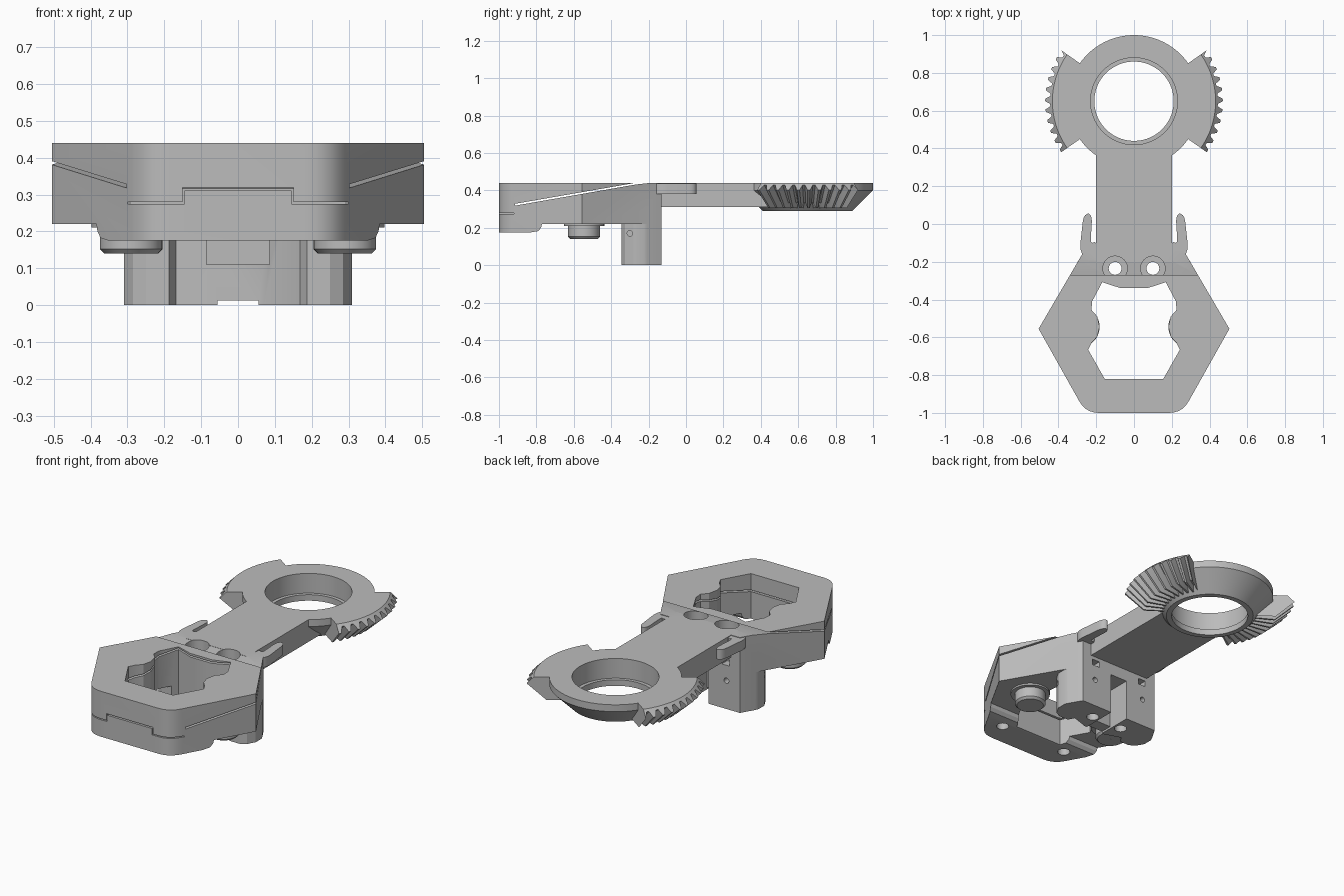
import bpy, bmesh
from math import sin, cos, radians, pi
from mathutils import Vector

cube = bpy.data.objects.get("Cube")
if cube:
    bpy.data.objects.remove(cube, do_unlink=True)

grey = bpy.data.materials.new("plain grey")
grey.use_nodes = True
grey.diffuse_color = (0.5, 0.5, 0.5, 1)
grey.node_tree.nodes["Principled BSDF"].inputs["Base Color"].default_value = (0.5, 0.5, 0.5, 1)


def make(name, bm):
    bmesh.ops.recalc_face_normals(bm, faces=bm.faces)
    mesh = bpy.data.meshes.new(name)
    bm.to_mesh(mesh)
    bm.free()
    mesh.materials.append(grey)
    obj = bpy.data.objects.new(name, mesh)
    bpy.context.collection.objects.link(obj)
    return obj


def skin(name, rings, closed):
    """Join matching rings of points; cap the ends unless closed."""
    bm = bmesh.new()
    loops = [[bm.verts.new(p) for p in ring] for ring in rings]
    n = len(loops[0])
    for i in range(len(loops) if closed else len(loops) - 1):
        a, b = loops[i], loops[(i + 1) % len(loops)]
        for j in range(n):
            k = (j + 1) % n
            bm.faces.new((a[j], a[k], b[k], b[j]))
    if not closed:
        bm.faces.new(loops[0])
        bm.faces.new(loops[-1])
    return make(name, bm)


def prism(name, outline, lo, hi, axis="z"):
    place = {"z": lambda u, v, w: (u, v, w),
             "x": lambda u, v, w: (w, u, v),
             "y": lambda u, v, w: (u, w, v)}[axis]
    return skin(name, [[place(u, v, w) for u, v in outline] for w in (lo, hi)], False)


def box(name, x0, x1, y0, y1, z0, z1):
    return prism(name, [(x0, y0), (x1, y0), (x1, y1), (x0, y1)], z0, z1)


def circle(x, y, r, n=32):
    return [(x + r * cos(2 * pi * i / n), y + r * sin(2 * pi * i / n)) for i in range(n)]


def mirrored(half):
    """Complete a symmetric outline from its +x half."""
    return half + [(-x, y) for x, y in reversed(half)]


def rounded(points, r, steps=5):
    out = []
    for i, p in enumerate(points):
        p = Vector(p)
        a, b = Vector(points[i - 1]) - p, Vector(points[(i + 1) % len(points)]) - p
        s = p + a.normalized() * min(r, a.length * 0.45)
        e = p + b.normalized() * min(r, b.length * 0.45)
        for k in range(steps + 1):
            t = k / steps
            out.append(tuple(s * (1 - t) ** 2 + p * 2 * t * (1 - t) + e * t * t))
    return out


def boolean(obj, cutters, operation="DIFFERENCE"):
    for cutter in cutters:
        mod = obj.modifiers.new("cut", "BOOLEAN")
        mod.operation, mod.solver, mod.object = operation, "EXACT", cutter
        bpy.context.view_layer.objects.active = obj
        bpy.ops.object.modifier_apply(modifier=mod.name)
        bpy.data.objects.remove(cutter, do_unlink=True)


def lathe(name, profile, cx, cy, n=64, closed=True):
    rings = [[(cx + r * cos(a), cy + r * sin(a), z) for r, z in profile]
             for a in (2 * pi * i / n for i in range(n))]
    return skin(name, rings, True)


# Shared hexagonal head outline and its central window
corner = rounded([(0, -1), (0.255, -1), (0.505, -0.555)], 0.07)[6:12]
hexagon = mirrored(corner + [(0.505, -0.555), (0.257, -0.13)])
window = mirrored([(0.155, -0.82), (0.243, -0.665), (0.225, -0.63), (0.194, -0.595),
                   (0.182, -0.545), (0.194, -0.49), (0.225, -0.455), (0.222, -0.41),
                   (0.168, -0.308), (0.07, -0.34)])

# Upper cover: wedge with a stepped front seam
cover = prism("head_cover", hexagon, 0.2, 0.44)
boolean(cover, [prism("wedge", [(-1.1, 0.28), (-0.915, 0.28), (-0.915, 0.328), (-0.27, 0.44),
                                (-0.27, 0.6), (-1.1, 0.6)], -0.6, 0.6, "x")], "INTERSECT")
boolean(cover, [box("tab_notch", -0.15, 0.15, -1.1, -0.9, 0.2, 0.319),
                prism("window_cut", window, -0.1, 0.6)])

# Lower body with front tab, deeper front lip and sloped seam
base = prism("head_base", hexagon, 0.1, 0.44)
boolean(base, [prism("wedge", [(-1.1, 0.175), (-0.83, 0.175), (-0.79, 0.182), (-0.775, 0.2),
                               (-0.77, 0.22), (0, 0.22), (0, 0.6), (-0.19, 0.44),
                               (-0.27, 0.431), (-0.92, 0.317), (-0.92, 0.274), (-1.1, 0.274)],
                     -0.6, 0.6, "x")], "INTERSECT")

# Hanging mount, front tab and arm joined to the lower body
mount = mirrored([(0.25, -0.345), (0.285, -0.325), (0.31, -0.28), (0.31, -0.225), (0.302, -0.207),
                  (0.257, -0.13)])
boolean(base, [prism("mount", mount, 0, 0.3),
               box("front_tab", -0.145, 0.145, -1, -0.9, 0.2, 0.311),
               box("arm", -0.2, 0.2, -0.2, 0.5, 0.31, 0.44)], "UNION")

cuts = [prism("window_cut", window, -0.1, 0.6),
        prism("bore_cut", circle(0, 0.65, 0.235, 64), 0.2, 0.6),
        box("channel", -0.055, 0.055, -0.27, 0, -0.1, 0.24),
        box("floor_notch", -0.055, 0.055, -0.5, -0.2, -0.1, 0.012),
        box("latch_pocket", -0.085, 0.085, -0.4, -0.315, 0.11, 0.178)]
for s in (-1, 1):
    cuts += [prism("screw_hole", circle(s * 0.1, -0.235, 0.034), -0.1, 0.6),
             prism("screw_seat", circle(s * 0.1, -0.235, 0.065), 0.35, 0.6),
             prism("foot_hole", circle(s * 0.22, -0.865, 0.034), 0.1, 0.24),
             prism("back_hole", circle(s * 0.17, 0.165, 0.016, 16), -0.18, 0, "y"),
             prism("side_hole", circle(-0.3, 0.17, 0.015, 16), s * 0.25, s * 0.4, "x"),
             box("nut_slot", s * 0.165 - 0.025, s * 0.165 + 0.025, -0.18, 0, 0.255, 0.29)]
boolean(base, cuts)

# Ring with stepped bore and conical underside
lathe("ring", [(0.23, 0.44), (0.35, 0.44), (0.35, 0.40), (0.24, 0.29), (0.21, 0.29),
               (0.21, 0.325), (0.23, 0.325)], 0, 0.65, 96)


# Bevel gear sectors on both sides of the ring
def sector(name, side):
    teeth, span = 10, radians(35)
    rings = []
    for i in range(teeth * 4 + 1):
        a = -span + 2 * span * i / (teeth * 4)
        d = 0.026 if i % 4 in (2, 3) else 0
        profile = [(0.25, 0.44), (0.432, 0.44), (0.47 - d, 0.402 + d),
                   (0.365 - d, 0.305 + d), (0.25, 0.305 + d)]
        rings.append([(side * r * cos(a), 0.65 + r * sin(a), z) for r, z in profile])
    return skin(name, rings, False)


for name, s in (("left", 1), ("right", -1)):
    sector(name + "_gear_sector", s)
    # Round foot post with flange
    lathe(name + "_foot_post", [(0.001, 0.23), (0.108, 0.23), (0.108, 0.21), (0.085, 0.21),
                                (0.085, 0.152), (0.073, 0.14), (0.001, 0.14)], s * 0.29, -0.545, 40)
    # Spring finger beside the arm
    finger = rounded([(s * x, y) for x, y in [(0.2, -0.15), (0.2, -0.09), (0.23, -0.105),
                      (0.222, 0.035), (0.24, 0.06), (0.268, 0.04), (0.287, -0.13), (0.265, -0.18)]], 0.03)
    prism(name + "_spring_finger", finger, 0.38, 0.437)

for obj in list(bpy.context.scene.objects):
    if obj.type == "MESH":
        bpy.ops.object.select_all(action="DESELECT")
        obj.select_set(True)
        bpy.context.view_layer.objects.active = obj
        bpy.ops.object.shade_smooth_by_angle(angle=radians(25))
